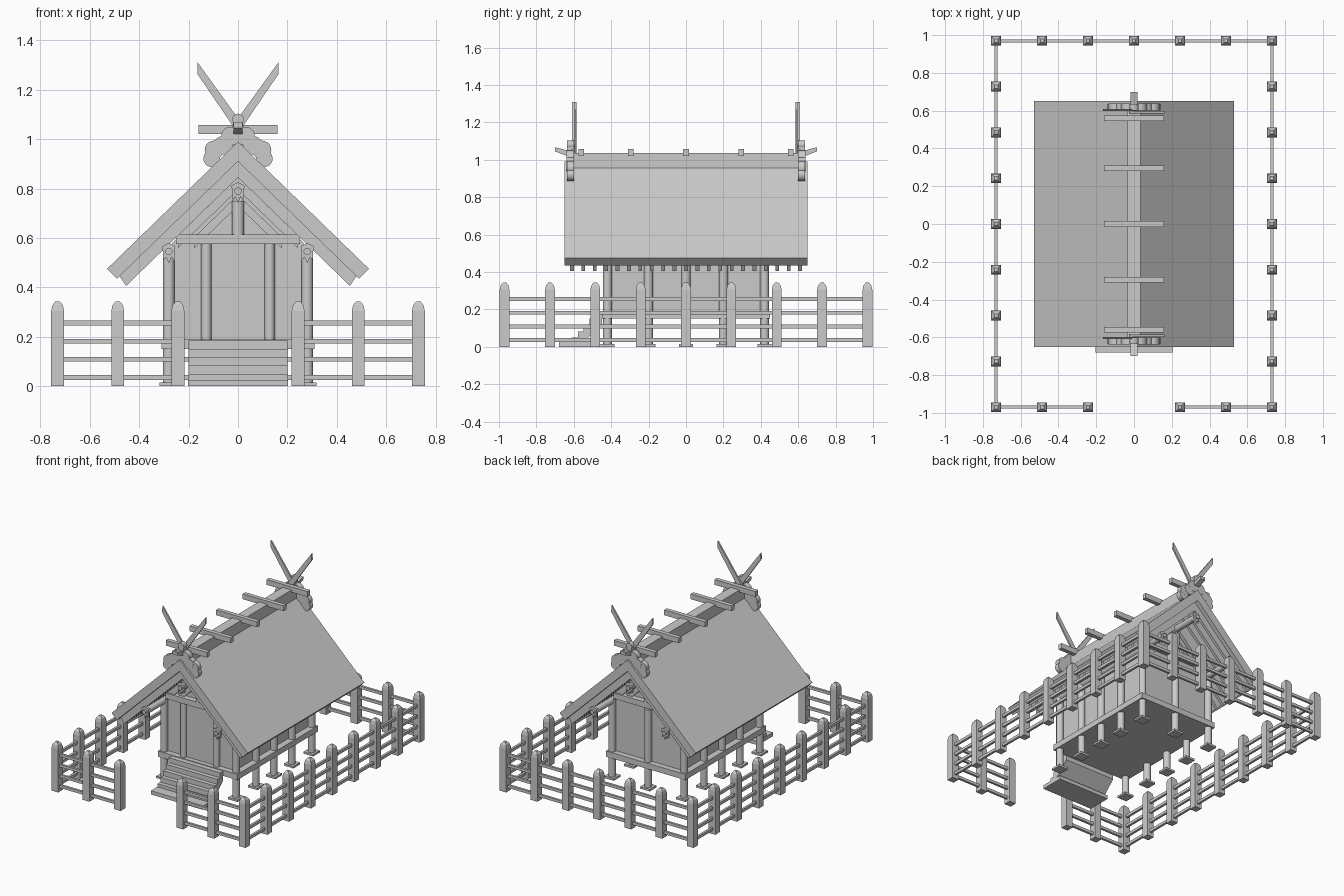
import bpy, bmesh, math
from mathutils import Vector

cube = bpy.data.objects.get("Cube")
if cube:
    bpy.data.objects.remove(cube)

GREY = (0.6, 0.6, 0.6, 1)
wood = bpy.data.materials.new("plain_grey")
wood.use_nodes = True
wood.diffuse_color = GREY
wood.node_tree.nodes["Principled BSDF"].inputs["Base Color"].default_value = GREY


class Part:
    """Collects solids into one named object."""
    def __init__(self, name, smooth=False):
        self.name, self.smooth, self.bm = name, smooth, bmesh.new()

    def prism(self, pts, axis, a, b):
        # extrude a 2D outline along x (outline in y,z) or along y (outline in x,z)
        def at(p, d):
            return (d, p[0], p[1]) if axis == "x" else (p[0], d, p[1])
        lo = [self.bm.verts.new(at(p, a)) for p in pts]
        hi = [self.bm.verts.new(at(p, b)) for p in pts]
        n = len(pts)
        self.bm.faces.new(lo)
        self.bm.faces.new(hi[::-1])
        for i in range(n):
            j = (i + 1) % n
            self.bm.faces.new((lo[i], hi[i], hi[j], lo[j]))

    def box(self, x0, x1, y0, y1, z0, z1):
        self.prism([(x0, z0), (x1, z0), (x1, z1), (x0, z1)], "y", y0, y1)

    def rod(self, p, q, r, sides=16):
        p, q = Vector(p), Vector(q)
        d = q - p
        m = d.to_track_quat("Z", "Y").to_matrix().to_4x4()
        m.translation = (p + q) / 2
        bmesh.ops.create_cone(self.bm, cap_ends=True, segments=sides, radius1=r,
                              radius2=r, depth=d.length, matrix=m)

    def done(self):
        bmesh.ops.recalc_face_normals(self.bm, faces=self.bm.faces)
        mesh = bpy.data.meshes.new(self.name)
        self.bm.to_mesh(mesh)
        self.bm.free()
        mesh.materials.append(wood)
        ob = bpy.data.objects.new(self.name, mesh)
        bpy.context.collection.objects.link(ob)
        if self.smooth:
            bpy.ops.object.select_all(action="DESELECT")
            ob.select_set(True)
            bpy.context.view_layer.objects.active = ob
            bpy.ops.object.shade_smooth_by_angle(angle=math.radians(35))


SIDES, ENDS = (-1, 1), (-1, 1)
SLOPE = 0.97

# Fence: posts with domed square tops, four rails per side
FX, FY, STEP, HALF = 0.73, 0.97, 0.2433, 0.026
spots = {(s * FX, i * FY / 4) for s in SIDES for i in range(-4, 5)}
spots |= {(i * STEP, FY) for i in range(-2, 3)}
spots |= {(s * i * STEP, -FY) for s in SIDES for i in (1, 2)}
posts = Part("fence_posts")
for x, y in sorted(spots):
    posts.box(x - HALF, x + HALF, y - HALF, y + HALF, 0, 0.305)
    rings = []
    for w, z in ((HALF, 0.305), (0.021, 0.328), (0.009, 0.343)):
        rings.append([posts.bm.verts.new((x + w * a, y + w * b, z))
                      for a, b in ((-1, -1), (1, -1), (1, 1), (-1, 1))])
    for lo, hi in zip(rings, rings[1:]):
        for i in range(4):
            j = (i + 1) % 4
            posts.bm.faces.new((lo[i], lo[j], hi[j], hi[i]))
    posts.bm.faces.new(rings[-1])
posts.done()

rails = Part("fence_rails")
for z in (0.036, 0.109, 0.182, 0.255):
    for s in SIDES:
        rails.box(s * FX - .008, s * FX + .008, -FY, FY, z - .01, z + .01)
        rails.box(*sorted((s * FX, s * STEP)), -FY - .008, -FY + .008, z - .01, z + .01)
    rails.box(-FX, FX, FY - .008, FY + .008, z - .01, z + .01)
rails.done()

# Raised floor and walls
floor = Part("floor")
floor.box(-0.31, 0.31, -0.45, 0.45, 0.15, 0.19)
floor.done()

walls = Part("walls")
walls.prism([(-.265, .19), (.265, .19), (.265, .58), (0, .84), (-.265, .58)], "y", -.41, .41)
walls.done()

door = Part("door")
for s in SIDES:
    door.box(*sorted((s * .001, s * .108)), -.418, -.408, .19, .575)
door.done()

# Round columns on square pads
columns = Part("columns", smooth=True)
pads = Part("column_pads")
feet = [(s * .28, y) for s in SIDES for y in (-.42, -.2, 0, .2, .42)] + [(0, .42)]
for x, y in feet:
    columns.rod((x, y, 0.01), (x, y, 0.56), 0.024)
    pads.box(x - .037, x + .037, y - .037, y + .037, 0, 0.014)
for s in SIDES:
    columns.rod((s * .128, -.42, .19), (s * .128, -.42, .58), .021)
columns.done()
pads.done()

# Gable framing: tie beam, king post, sloping braces
tie = Part("tie_beams")
king = Part("king_posts", smooth=True)
brace = Part("gable_braces")
for e in ENDS:
    y0, y1 = sorted((e * .39, e * .45))
    tie.box(-.25, .25, y0, y1, .575, .615)
    king.rod((0, e * .425, .61), (0, e * .425, .75), .025)
    for s in SIDES:
        for top, depth in ((.845, .05), (.775, .045)):
            reach = (top - depth - .56) / SLOPE
            brace.prism([(0, top), (s * reach, top - SLOPE * reach),
                         (s * reach, top - depth - SLOPE * reach), (0, top - depth)],
                        "y", *sorted((e * .40, e * (.44 if top > .8 else .43))))
tie.done()
king.done()
brace.done()

# Purlins with round bosses and winged pendants at both ends
purlins = Part("purlins", smooth=True)
pendants = Part("purlin_pendants")
bosses = Part("purlin_bosses", smooth=True)
for x, z in ((-.28, .545), (.28, .545), (0, .79)):
    purlins.rod((x, -.62, z), (x, .62, z), .022)
    for e in ENDS:
        bosses.rod((x, e * .60, z), (x, e * .648, z), .015, 12)
        pendants.prism([(x - .026, z + .022), (x, z + .035), (x + .026, z + .022),
                        (x + .022, z - .035), (x + .011, z - .022), (x, z - .048),
                        (x - .011, z - .022), (x - .022, z - .035)],
                       "y", *sorted((e * .618, e * .635)))
purlins.done()
bosses.done()
pendants.done()

# Roof slabs and the rafters beneath
roof = Part("roof")
rafters = Part("rafters")
for s in SIDES:
    roof.prism([(0, .99), (s * .53, .475), (s * .49, .435), (0, .91)], "y", -.65, .65)
    for i in range(-10, 11):
        y = i * .061
        rafters.prism([(0, .912), (s * .48, .446), (s * .453, .406), (0, .845)],
                      "y", y - .01, y + .01)
roof.done()
rafters.done()

# Ridge beam, cross billets and upturned ridge ends
ridge = Part("ridge_beam")
ridge.prism([(-.035, .94), (.035, .94), (.035, 1.035), (-.035, 1.035)], "y", -.63, .63)
ridge.done()
billets = Part("ridge_billets")
for y in (-.56, -.295, 0, .295, .56):
    billets.box(-.16, .16, y - .015, y + .015, 1.02, 1.057)
billets.done()
tips = Part("ridge_tips")
for e in ENDS:
    tips.prism([(e * .56, .99), (e * .70, 1.045), (e * .70, 1.067), (e * .56, 1.03)],
               "x", -.019, .019)
tips.done()

# Scalloped gable ornaments and crossed finials
ornament = Part("gable_ornaments", smooth=True)
finials = Part("crossed_finials")
for e in ENDS:
    ornament.rod((0, e * .60, 1.08), (0, e * .635, 1.08), .023)
    ornament.box(-.02, .02, *sorted((e * .60, e * .635)), .99, 1.08)
    for s in SIDES:
        for k, (x, z, r) in enumerate(((.106, .921, .034), (.097, .956, .038),
                                       (.06, .975, .038), (.03, 1.012, .038))):
            ornament.rod((s * x, e * .60, z), (s * x, e * (.636 + .001 * k), z), r, 20)
        y = e * (.597 + .006 * s)
        finials.prism([(s * -.165, 1.265), (s * -.163, 1.31), (s * .025, 1.05),
                       (s * -.005, 1.03)], "y", y - .006, y + .006)
ornament.done()
finials.done()

# Entrance stairs with a sloping underside, on a base slab
stairs = Part("stairs")
outline = [(-.45, .12), (-.45, .185)]
for i in range(5):
    y, z = -.455 - .031 * i, .185 - .034 * i
    outline += [(y - .03, z), (y - .03, z - .034)]
outline += [(-.56, .015)]
stairs.prism(outline, "x", -.2, .2)
stairs.box(-.203, .203, -.68, -.51, 0, .026)
stairs.done()
